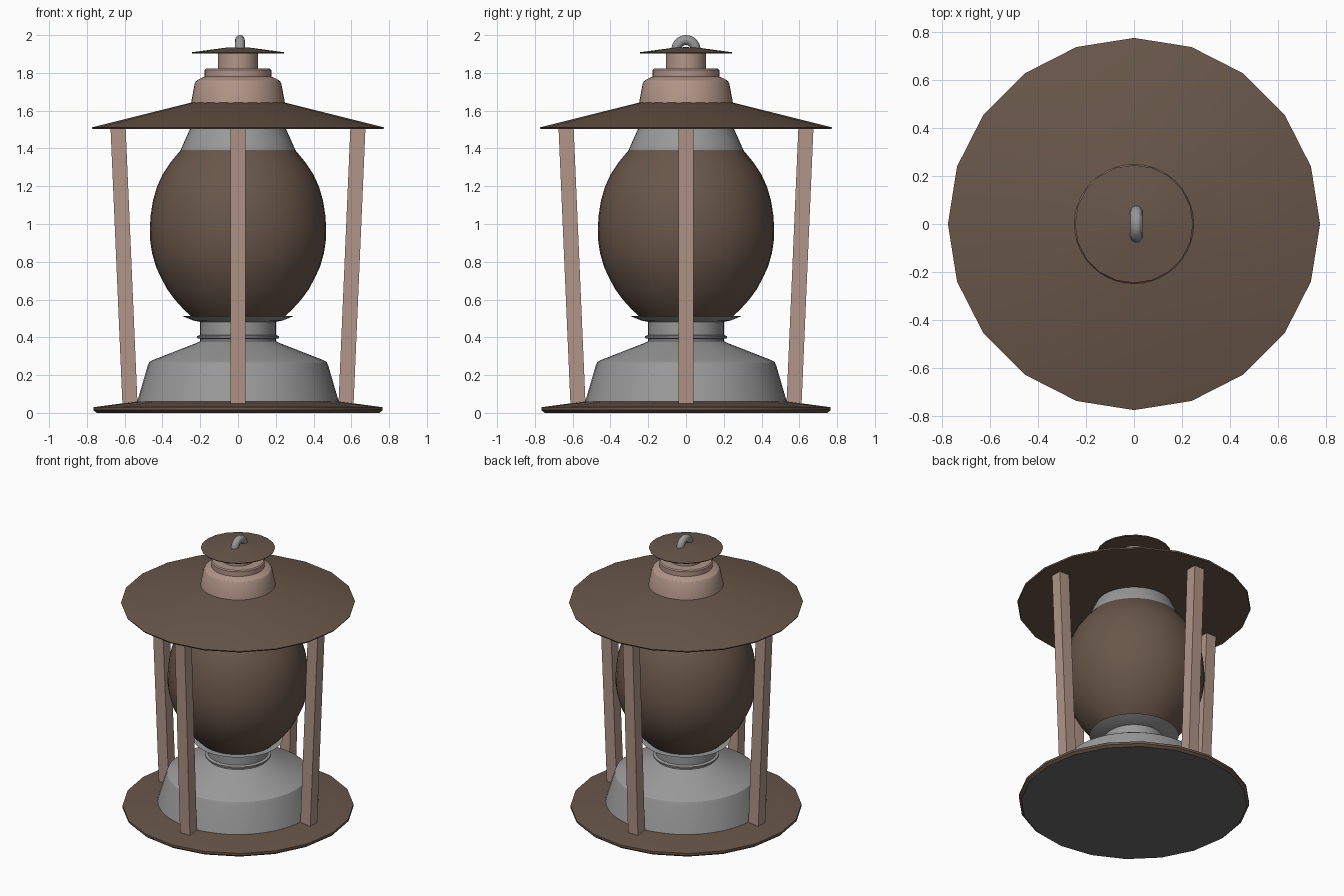
import bpy, bmesh, math
from mathutils import Vector

if "Cube" in bpy.data.objects:
    bpy.data.objects.remove(bpy.data.objects["Cube"])


def material(name, rgb):
    m = bpy.data.materials.new(name)
    m.diffuse_color = (*rgb, 1)
    m.use_nodes = True
    m.node_tree.nodes["Principled BSDF"].inputs["Base Color"].default_value = m.diffuse_color
    return m


BROWN = material("dark brown", (0.140, 0.094, 0.067))
GREY = material("metal grey", (0.32, 0.32, 0.32))
PINK = material("dusty pink", (0.44, 0.30, 0.245))
DARK = material("dark grey", (0.145, 0.145, 0.145))


def finish(name, bm, mats, smooth=True):
    bmesh.ops.recalc_face_normals(bm, faces=bm.faces)
    me = bpy.data.meshes.new(name)
    bm.to_mesh(me)
    bm.free()
    ob = bpy.data.objects.new(name, me)
    bpy.context.collection.objects.link(ob)
    for m in mats:
        me.materials.append(m)
    if smooth:
        bpy.ops.object.select_all(action='DESELECT')
        ob.select_set(True)
        bpy.context.view_layer.objects.active = ob
        bpy.ops.object.shade_smooth_by_angle(angle=math.radians(25))
    return ob


def lathe(name, profile, mats, sides=20):
    """Spin (radius, height) points about z and cap both ends."""
    bm = bmesh.new()
    rings = [[bm.verts.new((r * math.cos(a), r * math.sin(a), z))
              for a in (2 * math.pi * i / sides for i in range(sides))]
             for r, z in profile]
    for lo, hi in zip(rings, rings[1:]):
        for i in range(sides):
            j = (i + 1) % sides
            bm.faces.new((lo[i], lo[j], hi[j], hi[i]))
    bm.faces.new(rings[0])
    bm.faces.new(rings[-1])
    return finish(name, bm, mats)


# Base plate with a dark grey underside
base = lathe("base_plate", [(0.748, 0), (0.765, 0.014), (0.765, 0.030), (0.52, 0.063)],
             [BROWN, DARK])
for p in base.data.polygons:
    p.material_index = 1 if p.normal.z < -0.9 else 0

# Fuel tank, burner neck and globe holder
lathe("fuel_tank", [(0.535, 0.055), (0.478, 0.25), (0.470, 0.268), (0.455, 0.278),
                    (0.215, 0.372), (0.20, 0.38)], [GREY], 40)
lathe("burner_neck", [(0.20, 0.37), (0.20, 0.392), (0.218, 0.396), (0.218, 0.406),
                      (0.20, 0.412), (0.20, 0.482), (0.24, 0.490), (0.295, 0.513),
                      (0.24, 0.511)], [GREY], 40)

# Globe
lathe("globe", [(0.235, 0.50), (0.285, 0.545), (0.335, 0.60), (0.375, 0.655),
                (0.407, 0.715), (0.435, 0.775), (0.455, 0.845), (0.466, 0.92),
                (0.467, 0.98), (0.462, 1.05), (0.450, 1.125), (0.428, 1.20),
                (0.398, 1.265), (0.358, 1.325), (0.30, 1.395)], [BROWN], 40)
lathe("globe_collar", [(0.305, 1.383), (0.302, 1.395), (0.283, 1.44), (0.250, 1.512)],
      [GREY], 40)

# Roof
lathe("roof", [(0.77, 1.502), (0.775, 1.511), (0.25, 1.642)], [BROWN])

# Chimney and its cap
lathe("chimney", [(0.25, 1.63), (0.247, 1.65), (0.229, 1.745), (0.220, 1.76),
                  (0.185, 1.777), (0.177, 1.78), (0.177, 1.815), (0.170, 1.822),
                  (0.106, 1.823), (0.106, 1.915)], [PINK], 40)
lathe("chimney_cap", [(0.243, 1.903), (0.246, 1.909), (0.06, 1.934), (0.01, 1.936)], [BROWN])

# Hanging ring: half hoop in the y-z plane
bm = bmesh.new()
STEPS, SEG, MAJOR, MINOR = 16, 12, 0.051, 0.026
rows = []
for s in range(STEPS + 1):
    t = math.pi * s / STEPS
    out = Vector((0, math.cos(t), math.sin(t)))
    mid = Vector((0.01, 0, 1.923)) + out * MAJOR
    rows.append([bm.verts.new(mid + MINOR * (out * math.cos(a) + Vector((1, 0, 0)) * math.sin(a)))
                 for a in (2 * math.pi * k / SEG for k in range(SEG))])
for p, q in zip(rows, rows[1:]):
    for k in range(SEG):
        n = (k + 1) % SEG
        bm.faces.new((p[k], p[n], q[n], q[k]))
bm.faces.new(rows[0])
bm.faces.new(rows[-1])
finish("hanging_ring", bm, [GREY])

# Four posts leaning outward
for i, side in enumerate(("right", "back", "left", "front")):
    ang = i * math.pi / 2
    u = Vector((math.cos(ang), math.sin(ang), 0))
    w = Vector((-u.y, u.x, 0))
    bm = bmesh.new()
    bmesh.ops.create_cube(bm, size=1)
    for v in bm.verts:
        radius, z = (0.635, 1.512) if v.co.z > 0 else (0.572, 0.05)
        v.co = u * (radius + v.co.x * 0.08) + w * (v.co.y * 0.08) + Vector((0, 0, z))
    finish(side + "_post", bm, [PINK], smooth=False)
